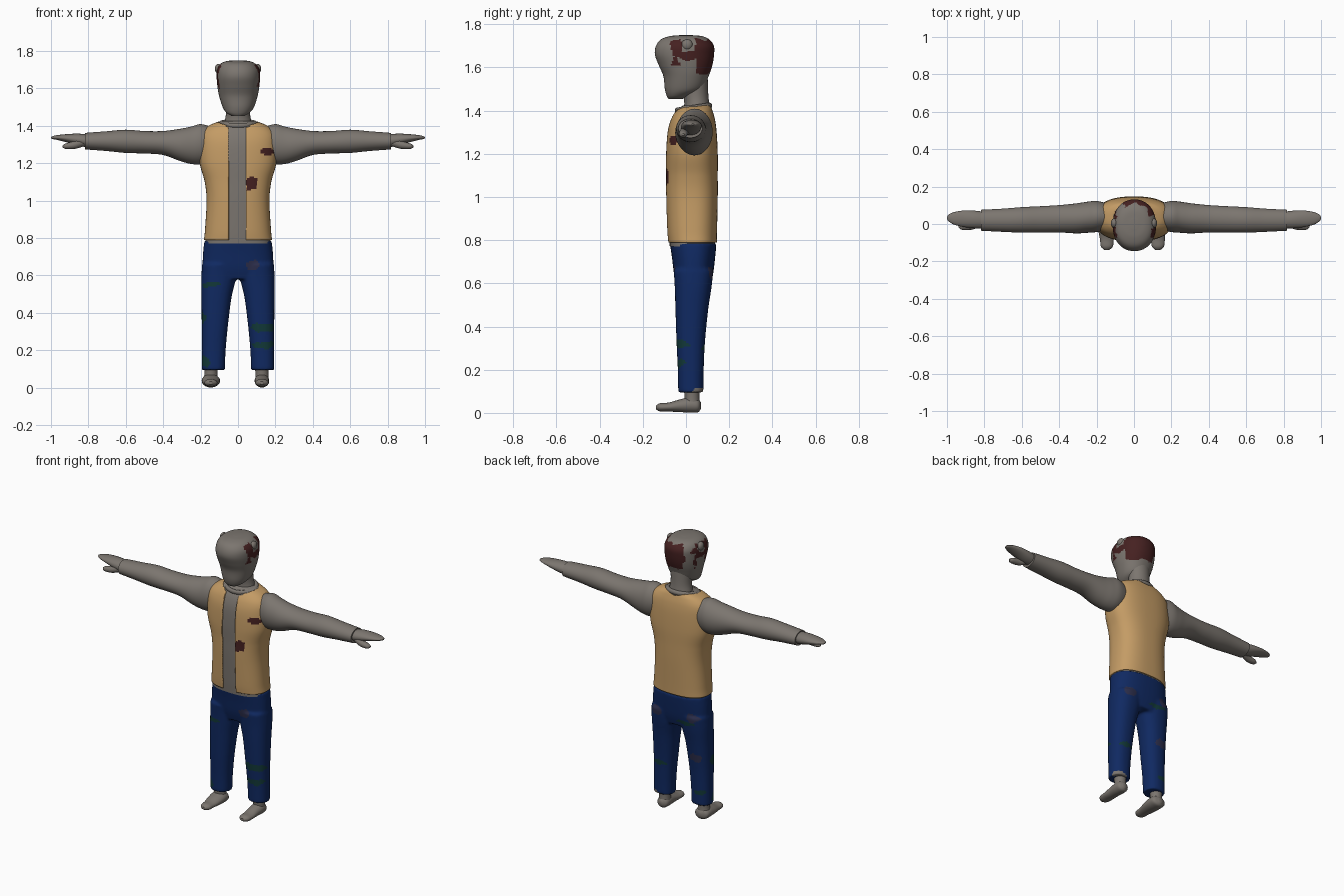
import bpy, bmesh, math
from mathutils import Vector, noise

if "Cube" in bpy.data.objects:
    bpy.data.objects.remove(bpy.data.objects["Cube"])


def material(name, r, g, b):
    m = bpy.data.materials.new(name)
    m.use_nodes = True
    m.diffuse_color = (r, g, b, 1)
    m.node_tree.nodes["Principled BSDF"].inputs["Base Color"].default_value = (r, g, b, 1)
    return m


GREY = material("warm grey", .2, .18, .16)
TAN = material("tan", .55, .33, .13)
BLUE = material("navy blue", .005, .022, .12)
BROWN = material("dark brown", .06, .015, .015)
GREEN = material("dark green", .006, .04, .04)
SLATE = material("slate", .025, .027, .07)


def finish(obj, mats, angle=50):
    for m in mats:
        obj.data.materials.append(m)
    bpy.ops.object.select_all(action='DESELECT')
    obj.select_set(True)
    bpy.context.view_layer.objects.active = obj
    bpy.ops.object.shade_smooth_by_angle(angle=math.radians(angle))
    return obj


def smooth_keys(keys, steps):
    """Catmull-Rom interpolation between the cross-sections."""
    ks = [Vector(k) for k in keys]
    ks = [2 * ks[0] - ks[1]] + ks + [2 * ks[-1] - ks[-2]]
    rows = []
    for a, b, c, d in zip(ks, ks[1:], ks[2:], ks[3:]):
        for i in range(steps):
            t = i / steps
            rows.append(b + .5 * t * (c - a + t * (2 * a - 5 * b + 4 * c - d + t * (3 * (b - c) + d - a))))
    return rows + [ks[-2]]


def add_loft(bm, axis, keys, side=1, steps=6, segs=48, power=2, grow=0, capped=True):
    """Keys are (position, centre a, centre b, radius a, radius b)."""
    rings = []
    for t, a, b, ra, rb in smooth_keys(keys, steps):
        def place(u, v):
            p = {'X': (t, u, v), 'Y': (u, t, v), 'Z': (u, v, t)}[axis]
            return (p[0] * side, p[1], p[2])
        ring = []
        for i in range(segs):
            w = 2 * math.pi * i / segs
            c, s = math.cos(w), math.sin(w)
            u = math.copysign(abs(c) ** (2 / power), c) * (max(ra, .002) + grow)
            v = math.copysign(abs(s) ** (2 / power), s) * (max(rb, .002) + grow)
            ring.append(bm.verts.new(place(a + u, b + v)))
        rings.append(ring)
    for r, q in zip(rings, rings[1:]):
        for i in range(segs):
            j = (i + 1) % segs
            bm.faces.new((r[i], r[j], q[j], q[i]))
    if capped:
        bm.faces.new(rings[0])
        bm.faces.new(rings[-1])


def to_object(name, bm):
    bmesh.ops.recalc_face_normals(bm, faces=bm.faces)
    me = bpy.data.meshes.new(name)
    bm.to_mesh(me)
    bm.free()
    obj = bpy.data.objects.new(name, me)
    bpy.context.collection.objects.link(obj)
    return obj


def loft(name, axis, keys, mats=(GREY,), **opts):
    bm = bmesh.new()
    add_loft(bm, axis, keys, **opts)
    return finish(to_object(name, bm), mats)


def wobble(p, amount):
    return p + amount * noise.noise_vector(p * 28)


def paint_spots(obj, spots):
    """Each spot is (material slot, centre, radii), with a ragged edge."""
    for f in obj.data.polygons:
        p = wobble(f.center, .014)
        for slot, c, r in spots:
            if sum(((p[i] - c[i]) / r[i]) ** 2 for i in range(3)) < 1:
                f.material_index = slot


# Shirt body, with an open-fronted vest over it
torso = [(.77, 0, .03, .176, .105), (.85, 0, .028, .168, .108), (1, 0, .027, .16, .112),
         (1.1, 0, .027, .17, .112), (1.2, 0, .027, .197, .112), (1.3, 0, .028, .2, .106),
         (1.36, 0, .032, .19, .094), (1.4, 0, .038, .15, .077), (1.425, 0, .045, .09, .06)]
loft("shirt_body", 'Z', torso, power=2.5)
vest_keys = [(.79, 0, .03, .174, .105)] + torso[1:]
bm = bmesh.new()
add_loft(bm, 'Z', vest_keys, power=2.5, grow=.008, steps=10, segs=96, capped=False)
for x in (-.05, .043):
    bmesh.ops.bisect_plane(bm, geom=bm.verts[:] + bm.edges[:] + bm.faces[:],
                           plane_co=(x, 0, 0), plane_no=(1, 0, 0))


def is_open(p):
    front_gap = p.y < 0 and -.05 < p.x < .043
    neckline = p.z > 1.33 and (p.x / .11) ** 2 + ((p.y - .03) / .09) ** 2 < 1
    return front_gap or neckline


gone = [f for f in bm.faces if is_open(f.calc_center_median())]
bmesh.ops.delete(bm, geom=gone, context='FACES')
vest = finish(to_object("vest", bm), (TAN, BROWN))
paint_spots(vest, [(1, (.07, -.09, 1.09), (.03, .05, .036)),
                   (1, (.165, -.07, 1.265), (.045, .05, .02))])
solid = vest.modifiers.new("thickness", 'SOLIDIFY')
solid.thickness = .01

# Round shirt collar
bpy.ops.mesh.primitive_torus_add(major_radius=.09, minor_radius=.014, major_segments=48,
                                 minor_segments=12, location=(0, .035, 1.412),
                                 rotation=(.15, 0, 0))
collar = bpy.context.object
collar.name = "collar"
collar.scale = (1, .84, 1)
finish(collar, (GREY,))

# Trousers: hips and legs fused into one skin
bm = bmesh.new()
add_loft(bm, 'Z', [(.58, 0, .035, .188, .075), (.64, 0, .035, .19, .09),
                   (.72, 0, .035, .187, .1), (.785, 0, .033, .18, .108)], power=2.4)
for s in (1, -1):
    add_loft(bm, 'Z', [(.095, .132, .022, .062, .058), (.2, .13, .022, .064, .06),
                       (.33, .124, .022, .07, .066), (.48, .115, .027, .08, .076),
                       (.58, .104, .033, .092, .085), (.66, .1, .035, .092, .092)],
             side=s, power=2.3)
trousers = to_object("trousers", bm)
bpy.context.view_layer.objects.active = trousers
remesh = trousers.modifiers.new("fuse", 'REMESH')
remesh.mode = 'VOXEL'
remesh.voxel_size = .008
relax = trousers.modifiers.new("relax", 'SMOOTH')
relax.iterations = 5
for mod in ("fuse", "relax"):
    bpy.ops.object.modifier_apply(modifier=mod)
finish(trousers, (BLUE, GREEN, SLATE, GREY), 60)
paint_spots(trousers, [
    (1, (-.15, -.04, .55), (.06, .05, .02)), (1, (-.19, 0, .37), (.03, .04, .03)),
    (1, (-.18, -.02, .14), (.03, .04, .03)), (1, (.14, -.03, .32), (.07, .08, .024)),
    (1, (.14, -.03, .225), (.06, .04, .02)), (1, (-.08, .12, .62), (.06, .04, .015)),
    (1, (.12, .08, .3), (.05, .03, .014)), (1, (-.15, .07, .18), (.04, .04, .016)),
    (2, (.075, -.05, .65), (.036, .05, .025)), (2, (.13, .13, .65), (.045, .04, .035)),
    (2, (-.13, .13, .66), (.045, .04, .03)), (2, (-.13, .1, .4), (.04, .04, .03)),
    (3, (.16, .065, .1), (.05, .04, .018))])

# Neck and head
loft("neck", 'Z', [(1.38, 0, .05, .085, .065), (1.43, 0, .05, .07, .058),
                   (1.48, 0, .045, .064, .058), (1.57, 0, .04, .07, .06)])
head = loft("head", 'Z', [
    (1.453, 0, -.05, .035, .03), (1.47, 0, -.035, .062, .055), (1.5, .002, -.01, .084, .088),
    (1.56, .002, 0, .103, .105), (1.61, .002, -.002, .112, .124), (1.66, .002, -.007, .116, .137),
    (1.7, .002, -.005, .113, .134), (1.73, 0, -.004, .095, .112), (1.745, 0, 0, .065, .075),
    (1.75, 0, 0, .02, .025)], (GREY, BROWN), steps=8, segs=80, power=2.15)
for f in head.data.polygons:
    p = wobble(f.center, .017)
    band = 1.575 < p.z < 1.73 and p.y > -.065
    above_ear = -.02 < p.y < .035 and p.z > 1.675
    below_ear = p.y < .045 and p.z < (1.61 if p.y < -.03 else 1.64)
    back_gap = -.1 < p.x < -.055 and p.y > .05
    f.material_index = int(band and not (above_ear or below_ear or back_gap))

# Limbs and small parts on each side
for s, label in ((1, "left"), (-1, "right")):
    bpy.ops.mesh.primitive_uv_sphere_add(segments=20, ring_count=12, location=(s * .105, .005, 1.705))
    bump = bpy.context.object
    bump.name = label + "_ear_bump"
    bump.scale = (.019, .026, .026)
    finish(bump, (GREY,))

    loft(label + "_sleeve", 'X', [
        (.14, .04, 1.305, .07, .09), (.2, .04, 1.302, .083, .107), (.25, .036, 1.296, .083, .1),
        (.31, .03, 1.298, .08, .086), (.4, .028, 1.308, .073, .064), (.5, .025, 1.312, .07, .06),
        (.6, .022, 1.317, .068, .062), (.7, .02, 1.318, .062, .053), (.818, .02, 1.318, .056, .044)],
        side=s)
    loft(label + "_hand", 'X', [
        (.79, .02, 1.318, .044, .034), (.85, .024, 1.325, .047, .033), (.91, .028, 1.333, .044, .023),
        (.96, .03, 1.337, .034, .014), (.99, .032, 1.337, .019, .008), (1, .032, 1.337, .006, .003)],
        side=s, segs=32)
    loft(label + "_thumb", 'X', [
        (.82, .005, 1.312, .02, .02), (.87, -.01, 1.298, .021, .021), (.92, -.013, 1.291, .018, .015),
        (.938, -.012, 1.29, .005, .005)], side=s, segs=24)

    # The right foot is a little broader
    wide, cx = (1, .128) if s > 0 else (1.25, .145)
    loft(label + "_ankle", 'Z', [(.025, cx, .03, .036 * wide, .036), (.07, cx, .028, .035, .034),
                                 (.13, cx, .025, .038, .038)], side=s, segs=32)
    loft(label + "_foot", 'Y', [
        (.07, cx, .033, .012, .014), (.055, cx, .034, .034 * wide, .031), (.02, cx, .037, .039 * wide, .036),
        (-.03, cx, .033, .037 * wide, .029), (-.08, cx, .027, .037, .021), (-.12, cx, .026, .032, .019),
        (-.14, cx, .025, .012, .008)], side=s, segs=32)
